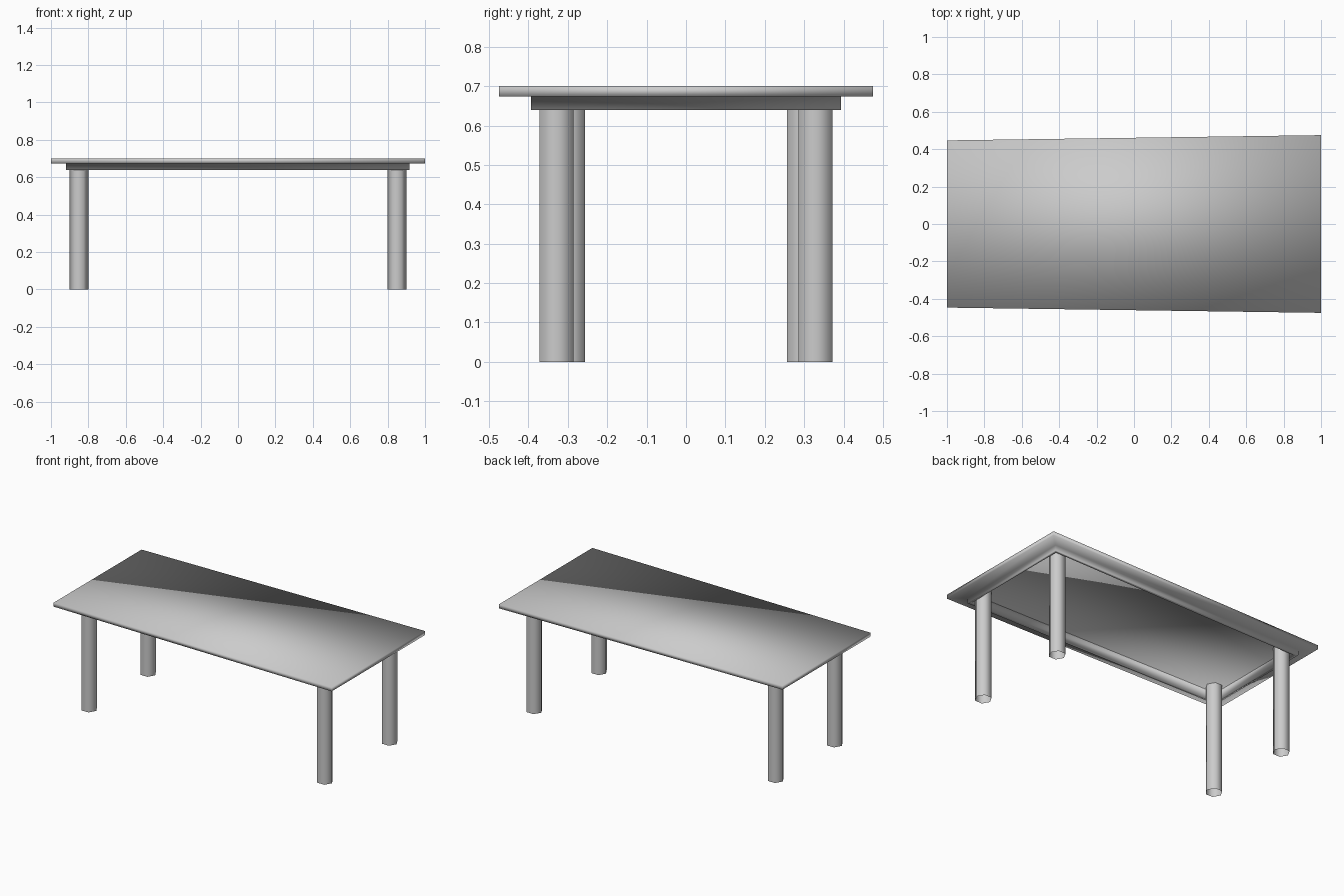
import bpy, bmesh, math

if "Cube" in bpy.data.objects:
    bpy.data.objects.remove(bpy.data.objects["Cube"])


def make_object(name, bm, smooth_angle):
    mesh = bpy.data.meshes.new(name)
    bm.to_mesh(mesh)
    bm.free()
    obj = bpy.data.objects.new(name, mesh)
    bpy.context.collection.objects.link(obj)
    bpy.ops.object.select_all(action="DESELECT")
    obj.select_set(True)
    bpy.context.view_layer.objects.active = obj
    bpy.ops.object.shade_smooth_by_angle(angle=math.radians(smooth_angle))
    return obj


def trapezoid(x0, x1, half0, half1):
    return [(x0, -half0), (x1, -half1), (x1, half1), (x0, half0)]


def shell(name, sections, cap_first=False, smooth_angle=65):
    """Bridge a stack of (outline, z) sections, from top to bottom, into one open sheet."""
    bm = bmesh.new()
    loops = [[bm.verts.new((x, y, z)) for x, y in pts] for pts, z in sections]
    n = len(loops[0])
    if cap_first:
        bm.faces.new(loops[0])
    for a, b in zip(loops, loops[1:]):
        for i in range(n):
            j = (i + 1) % n
            bm.faces.new((a[j], a[i], b[i], b[j]))
    return make_object(name, bm, smooth_angle)


top = trapezoid(-1.0, 1.0, 0.447, 0.475)
apron_outer = trapezoid(-0.92, 0.917, 0.368, 0.394)
apron_inner = trapezoid(-0.902, 0.899, 0.350, 0.376)

# Tapered tabletop sheet: top, edge, underside border, hollow apron
shell("tabletop_and_apron",
      [(top, 0.70), (top, 0.674), (apron_outer, 0.674), (apron_outer, 0.64),
       (apron_inner, 0.64), (apron_inner, 0.70)],
      cap_first=True, smooth_angle=180)

# Six-sided open legs, smooth around the sides
for x, y, end in ((-0.85, 0.30, "left"), (0.85, 0.329, "right")):
    for sign, side in ((-1, "front"), (1, "back")):
        outline = [(x + 0.05 * math.cos(math.tau * i / 6),
                    sign * y + 0.05 * math.sin(math.tau * i / 6)) for i in range(6)]
        shell(f"{side}_{end}_leg", [(outline, 0.70), (outline, 0.0)])
